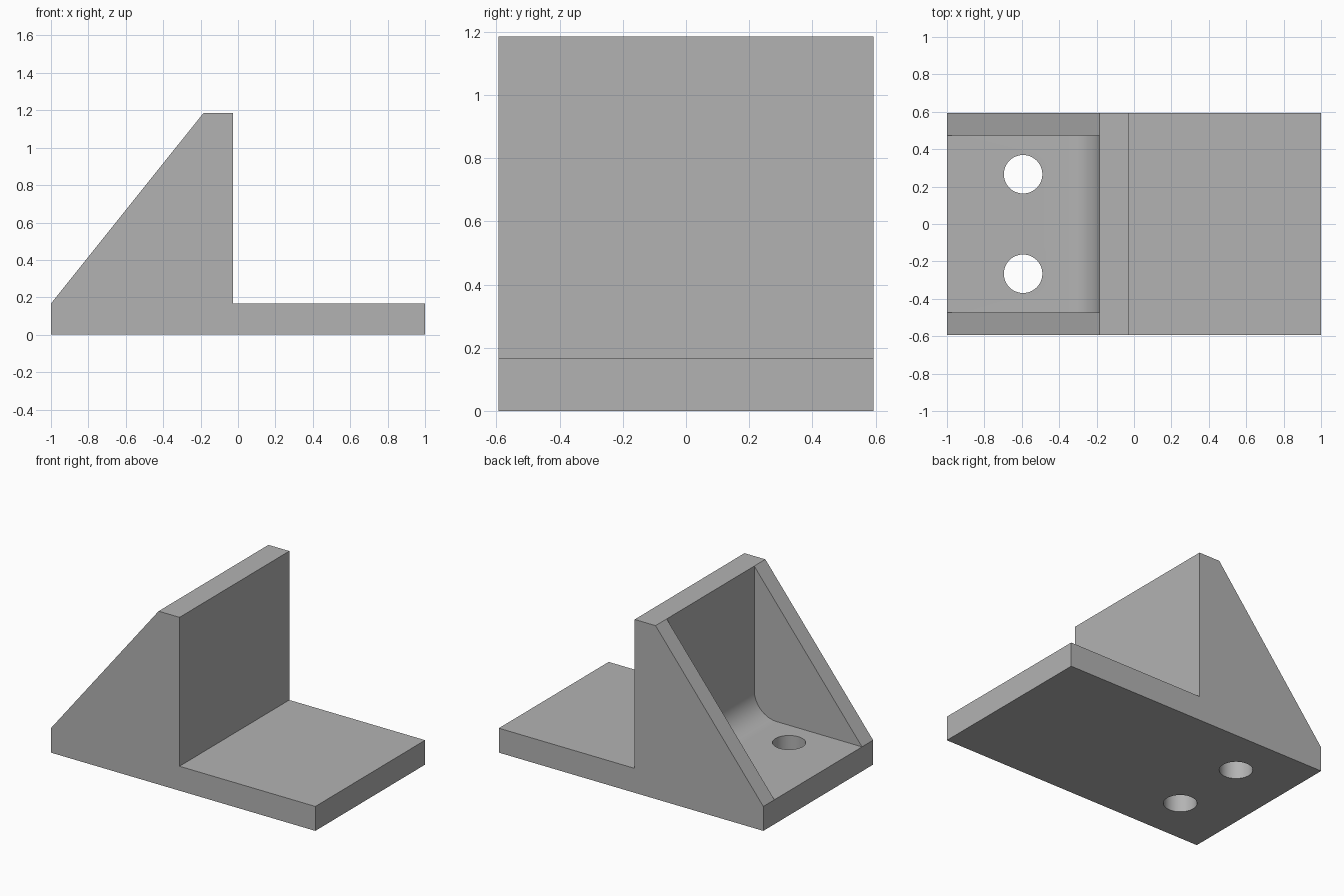
import bpy, bmesh
from math import pi, sin, cos, radians

cube = bpy.data.objects.get("Cube")
if cube:
    bpy.data.objects.remove(cube, do_unlink=True)

HALF_WIDTH, HEIGHT, BASE = 0.593, 1.185, 0.167
WALL_BACK, WALL_FRONT = -0.185, -0.027
FILLET = 0.17

grey = bpy.data.materials.new("plain grey")
grey.use_nodes = True
colour = (0.45, 0.45, 0.45, 1)
grey.diffuse_color = colour
grey.node_tree.nodes["Principled BSDF"].inputs["Base Color"].default_value = colour


def prism(name, profile, y0, y1):
    """Extrude an xz profile from y0 to y1."""
    bm = bmesh.new()
    face = bm.faces.new([bm.verts.new((x, y0, z)) for x, z in profile])
    result = bmesh.ops.extrude_face_region(bm, geom=[face])
    new_verts = [v for v in result["geom"] if isinstance(v, bmesh.types.BMVert)]
    bmesh.ops.translate(bm, verts=new_verts, vec=(0, y1 - y0, 0))
    bmesh.ops.recalc_face_normals(bm, faces=bm.faces)
    mesh = bpy.data.meshes.new(name)
    bm.to_mesh(mesh)
    bm.free()
    mesh.materials.append(grey)
    obj = bpy.data.objects.new(name, mesh)
    bpy.context.collection.objects.link(obj)
    return obj


def cut(target, cutter):
    """Subtract the cutter, then remove it."""
    bpy.context.view_layer.objects.active = target
    mod = target.modifiers.new("cut", "BOOLEAN")
    mod.operation, mod.solver, mod.object = "DIFFERENCE", "EXACT", cutter
    bpy.ops.object.modifier_apply(modifier=mod.name)
    bpy.data.objects.remove(cutter, do_unlink=True)


# Bracket body: base plate, upright wall and sloping sides
bracket = prism("angle_bracket", [
    (-1, 0), (1, 0), (1, BASE), (WALL_FRONT, BASE),
    (WALL_FRONT, HEIGHT), (WALL_BACK, HEIGHT), (-1, BASE)],
    -HALF_WIDTH, HALF_WIDTH)

# Channel between the ribs, with a rounded inner corner
arc = [(WALL_BACK - FILLET + FILLET * sin(a), BASE + FILLET - FILLET * cos(a))
       for a in (i * pi / 32 for i in range(17))]
channel = [(-1.2, BASE)] + arc + [(WALL_BACK, 1.4), (-1.2, 1.4)]
cut(bracket, prism("channel_cutter", channel, -0.473, 0.473))

# Two bolt holes through the base
for y in (-0.266, 0.266):
    bpy.ops.mesh.primitive_cylinder_add(vertices=48, radius=0.103, depth=1,
                                        location=(-0.593, y, 0))
    hole = bpy.context.object
    hole.data.materials.append(grey)
    cut(bracket, hole)

bpy.ops.object.select_all(action="DESELECT")
bracket.select_set(True)
bpy.context.view_layer.objects.active = bracket
bpy.ops.object.shade_smooth_by_angle(angle=radians(30))
